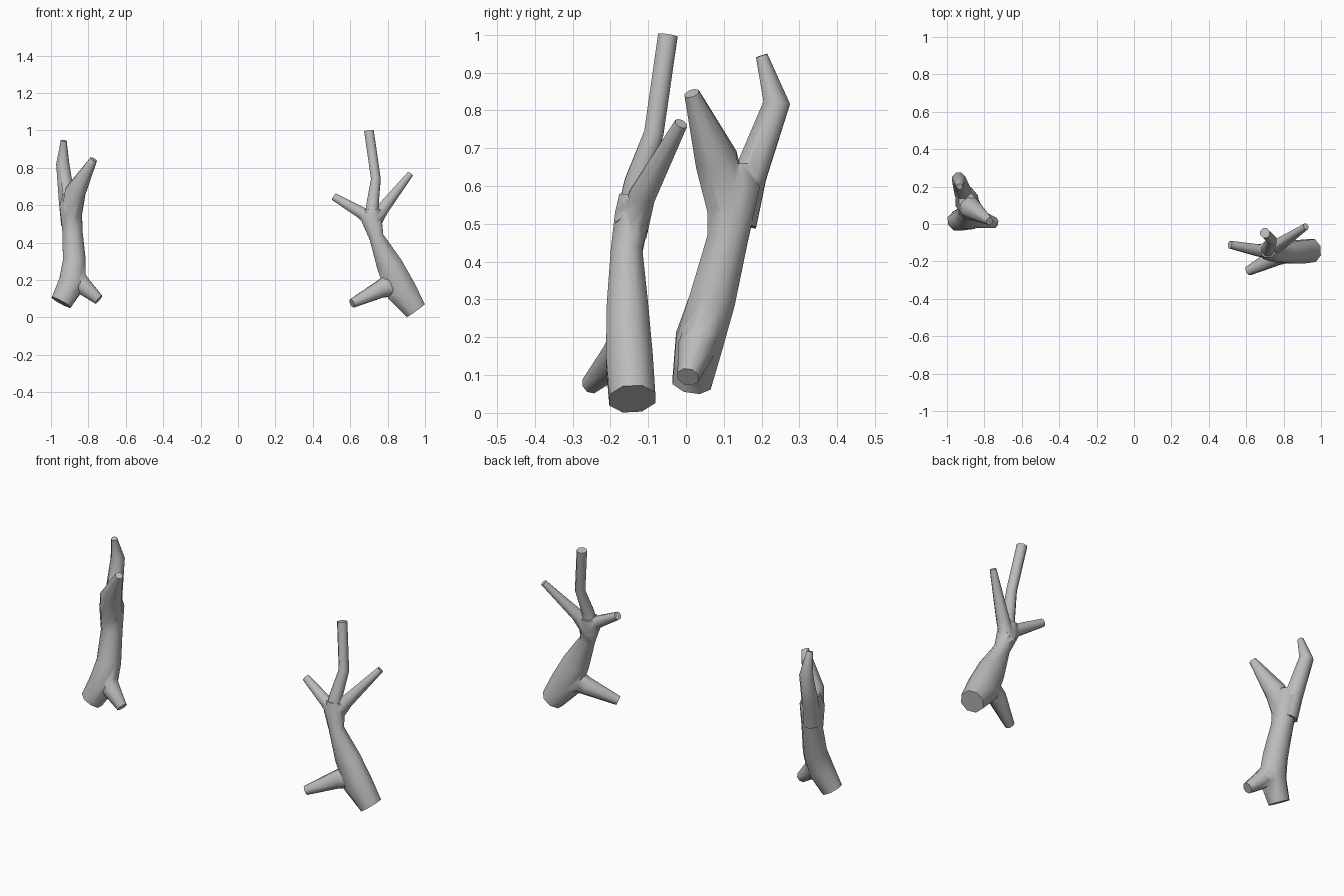
import bpy, bmesh, math
from mathutils import Vector

cube = bpy.data.objects.get("Cube")
if cube:
    bpy.data.objects.remove(cube, do_unlink=True)

bark = bpy.data.materials.new("grey_bark")
bark.use_nodes = True
GREY = (0.5, 0.5, 0.5, 1)
bark.diffuse_color = GREY
bark.node_tree.nodes["Principled BSDF"].inputs["Base Color"].default_value = GREY

SIDES = 8


def limb(name, *stations):
    """Tapered tube; each station is (x, y, z, half width, half depth)."""
    pts = [Vector(s[:3]) for s in stations]
    bm = bmesh.new()
    rings = []
    for i, (p, s) in enumerate(zip(pts, stations)):
        tangent = (pts[min(i + 1, len(pts) - 1)] - pts[max(i - 1, 0)]).normalized()
        wide = Vector((0, 1, 0)).cross(tangent).normalized()
        deep = tangent.cross(wide)
        ring = []
        for k in range(SIDES):
            a = math.tau * (k + 0.5) / SIDES
            ring.append(bm.verts.new(p + wide * s[3] * math.cos(a) + deep * s[-1] * math.sin(a)))
        rings.append(ring)
    for a, b in zip(rings, rings[1:]):
        for k in range(SIDES):
            j = (k + 1) % SIDES
            bm.faces.new((a[k], a[j], b[j], b[k]))
    bm.faces.new(rings[0][::-1])
    bm.faces.new(rings[-1])
    bmesh.ops.recalc_face_normals(bm, faces=bm.faces)
    mesh = bpy.data.meshes.new(name)
    bm.to_mesh(mesh)
    bm.free()
    mesh.materials.append(bark)
    obj = bpy.data.objects.new(name, mesh)
    bpy.context.collection.objects.link(obj)
    return obj


def grow(trunk, limbs):
    """Fuse limbs into the trunk and smooth the bark."""
    bpy.ops.object.select_all(action="DESELECT")
    bpy.context.view_layer.objects.active = trunk
    trunk.select_set(True)
    for part in limbs:
        mod = trunk.modifiers.new("join", "BOOLEAN")
        mod.operation = "UNION"
        mod.solver = "EXACT"
        mod.object = part
        bpy.ops.object.modifier_apply(modifier=mod.name)
        bpy.data.objects.remove(part, do_unlink=True)
    bpy.ops.object.shade_smooth_by_angle(angle=math.radians(50))


# Forked tree on the model's right
grow(
    limb("forked_tree",
         (-0.945, 0.015, 0.08, 0.062, 0.055), (-0.885, 0.035, 0.19, 0.078, 0.068),
         (-0.875, 0.07, 0.3, 0.066, 0.066), (-0.885, 0.11, 0.46, 0.058, 0.058),
         (-0.895, 0.125, 0.6, 0.065, 0.076), (-0.895, 0.125, 0.66, 0.045, 0.05)),
    [
        limb("root", (-0.88, 0.05, 0.24, 0.05), (-0.825, 0.025, 0.165, 0.05),
             (-0.745, 0.005, 0.095, 0.03)),
        limb("tall_branch", (-0.9, 0.14, 0.5, 0.05), (-0.915, 0.17, 0.63, 0.047),
             (-0.937, 0.24, 0.82, 0.038), (-0.932, 0.2, 0.945, 0.017)),
        limb("short_branch", (-0.89, 0.11, 0.55, 0.06), (-0.87, 0.08, 0.67, 0.06),
             (-0.772, 0.015, 0.845, 0.021)),
    ])

# Three-branched tree on the model's left
grow(
    limb("spreading_tree",
         (0.95, -0.142, 0.037, 0.064, 0.066), (0.875, -0.15, 0.14, 0.088, 0.067),
         (0.81, -0.155, 0.28, 0.075, 0.059), (0.74, -0.157, 0.43, 0.042, 0.045),
         (0.715, -0.142, 0.52, 0.058, 0.05), (0.715, -0.135, 0.575, 0.05, 0.045)),
    [
        limb("root", (0.86, -0.15, 0.19, 0.08, 0.05), (0.76, -0.175, 0.15, 0.05),
             (0.61, -0.252, 0.075, 0.026)),
        limb("side_branch", (0.74, -0.145, 0.49, 0.045), (0.66, -0.14, 0.56, 0.034),
             (0.513, -0.11, 0.645, 0.022)),
        limb("middle_branch", (0.712, -0.145, 0.53, 0.04), (0.72, -0.13, 0.61, 0.035),
             (0.737, -0.085, 0.74, 0.028), (0.7, -0.048, 0.998, 0.028)),
        limb("outer_branch", (0.71, -0.145, 0.48, 0.045), (0.77, -0.115, 0.575, 0.036),
             (0.92, -0.013, 0.765, 0.018)),
    ])
